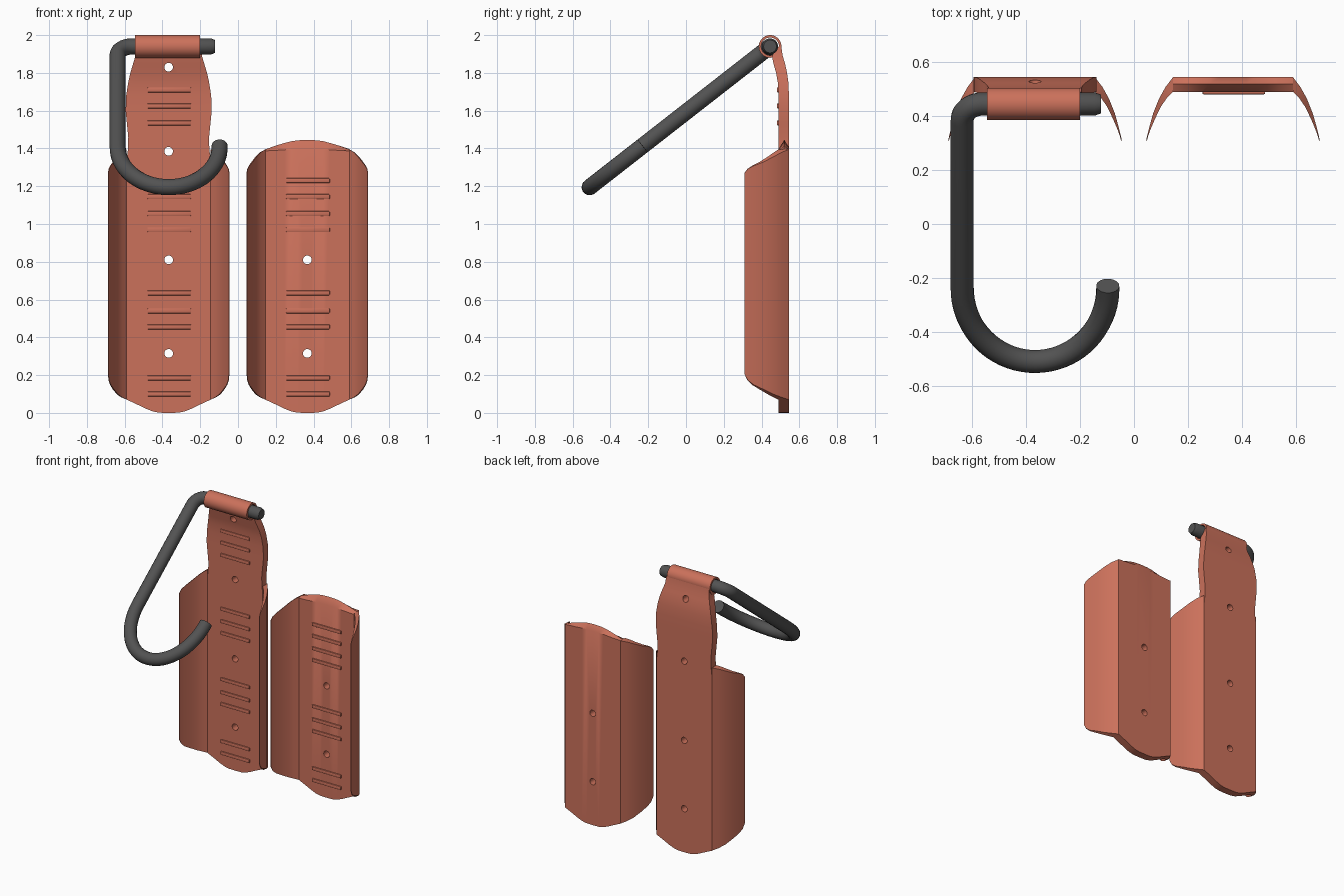
import bpy, bmesh, math
from mathutils import Vector, Matrix

cube = bpy.data.objects.get("Cube")
if cube:
    bpy.data.objects.remove(cube, do_unlink=True)


def material(name, rgb):
    m = bpy.data.materials.new(name)
    m.use_nodes = True
    m.diffuse_color = (*rgb, 1)
    m.node_tree.nodes["Principled BSDF"].inputs["Base Color"].default_value = (*rgb, 1)
    return m


CLAY = material("terracotta", (0.60, 0.165, 0.105))
GREY = material("dark_grey", (0.085, 0.085, 0.085))
FRONT, BACK = 0.49, 0.545      # plate faces
FOLD = 0.222                   # half width of the flat middle
AXIS_Y, AXIS_Z = 0.445, 1.94   # hinge axis


def finish(obj, mat, angle=35):
    obj.data.materials.clear()
    obj.data.materials.append(mat)
    bpy.ops.object.select_all(action='DESELECT')
    obj.select_set(True)
    bpy.context.view_layer.objects.active = obj
    bpy.ops.object.shade_smooth_by_angle(angle=math.radians(angle))
    return obj


def from_bmesh(name, bm):
    bmesh.ops.recalc_face_normals(bm, faces=bm.faces)
    me = bpy.data.meshes.new(name)
    bm.to_mesh(me)
    bm.free()
    obj = bpy.data.objects.new(name, me)
    bpy.context.collection.objects.link(obj)
    return obj


def loft(name, rings):
    """Skin closed rings (front going up, back going down) and cap both ends."""
    bm = bmesh.new()
    vs = [[bm.verts.new(p) for p in r] for r in rings]
    n = len(rings[0])
    for a, b in zip(vs, vs[1:]):
        for i in range(n):
            j = (i + 1) % n
            bm.faces.new((a[i], a[j], b[j], b[i]))
    for r in (vs[0], vs[-1]):
        for i in range((n - 1) // 2):
            bm.faces.new(list(dict.fromkeys((r[i], r[i + 1], r[n - 2 - i], r[n - 1 - i]))))
    return from_bmesh(name, bm)


def apply_modifier(obj, mod):
    bpy.ops.object.select_all(action='DESELECT')
    obj.select_set(True)
    bpy.context.view_layer.objects.active = obj
    bpy.ops.object.modifier_apply(modifier=mod.name)


def drill(obj, cx, heights):
    """Cut screw holes from front to back."""
    bm = bmesh.new()
    for z in heights:
        bmesh.ops.create_cone(bm, cap_ends=True, segments=20, radius1=0.023, radius2=0.023, depth=0.4,
                              matrix=Matrix.Translation((cx, 0.5, z)) @ Matrix.Rotation(math.pi / 2, 4, 'X'))
    cutter = from_bmesh("hole_cutter", bm)
    cutter.hide_render = True
    mod = obj.modifiers.new("holes", 'BOOLEAN')
    mod.operation, mod.solver, mod.object = 'DIFFERENCE', 'EXACT', cutter
    apply_modifier(obj, mod)
    bpy.data.objects.remove(cutter, do_unlink=True)


def ribs(name, cx, heights):
    bm = bmesh.new()
    for z in heights:
        bmesh.ops.create_cube(bm, size=1, matrix=Matrix.Translation((cx + 0.003, 0.489, z))
                              @ Matrix.Diagonal((0.232, 0.016, 0.025, 1)))
    bmesh.ops.bevel(bm, geom=bm.edges[:], offset=0.004, segments=2, affect='EDGES', profile=0.5)
    finish(from_bmesh(name, bm), CLAY)


# Wing stations: inner offset, inner y, outer offset, outer y, bottom, top
WING = [(0.222, 0.490, 0.222, 0.545, 0.070, 1.395),
        (0.246, 0.466, 0.250, 0.508, 0.082, 1.380),
        (0.268, 0.434, 0.274, 0.465, 0.098, 1.357),
        (0.290, 0.388, 0.296, 0.410, 0.125, 1.328),
        (0.306, 0.350, 0.310, 0.360, 0.148, 1.308),
        (0.315, 0.325, 0.318, 0.328, 0.172, 1.292),
        (0.319, 0.310, 0.322, 0.310, 0.205, 1.270)]


def wing(name, cx, side):
    finish(loft(name, [[(cx + side * xi, yi, b), (cx + side * xi, yi, t),
                        (cx + side * xo, yo, t), (cx + side * xo, yo, b)]
                       for xi, yi, xo, yo, b, t in WING]), CLAY)


# Flat middle columns: offset, bottom, top
HALF = [(0.0, 0.0, 1.445), (0.05, 0.001, 1.443), (0.085, 0.008, 1.438), (0.12, 0.022, 1.429),
        (0.17, 0.046, 1.414), (FOLD, 0.070, 1.395)]
COLUMNS = [(-o, b, t) for o, b, t in HALF[:0:-1]] + HALF

# Neck rows: z, half width, front y, back y
NECK = [(1.34, 0.222, FRONT, BACK), (1.40, 0.215, FRONT, BACK), (1.46, 0.214, FRONT, BACK),
        (1.53, 0.221, FRONT, BACK), (1.60, 0.228, FRONT, BACK), (1.68, 0.225, FRONT, BACK),
        (1.75, 0.214, 0.486, 0.542), (1.80, 0.203, 0.477, 0.535), (1.85, 0.188, 0.463, 0.524),
        (1.89, 0.176, 0.455, 0.512), (1.94, 0.172, 0.490, 0.5045)]

RX, LX = -0.367, 0.367

# Tall back plate with neck
rings = []
for o, b, t in COLUMNS:
    x = lambda w: RX + o * w / FOLD
    rings.append([(x(FOLD), FRONT, b)] + [(x(w), f, z) for z, w, f, k in NECK]
                 + [(x(w), k, z) for z, w, f, k in reversed(NECK)] + [(x(FOLD), BACK, b)])
tall = loft("tall_back_plate", rings)
drill(tall, RX, (0.315, 0.81, 1.385, 1.83))
finish(tall, CLAY)

# Short back plate with a ridged top edge
rings = []
for o, b, t in COLUMNS:
    low = t - 0.04 * (1 - (o / FOLD) ** 2) - 0.008
    rings.append([(LX + o, FRONT, b), (LX + o, FRONT, low), (LX + o, 0.52, t),
                  (LX + o, BACK, low + 0.01), (LX + o, BACK, b)])
short = loft("short_back_plate", rings)
drill(short, LX, (0.315, 0.81))
finish(short, CLAY)

# Curved wings on both plates
for plate, cx in (("tall", RX), ("short", LX)):
    for label, side in (("right", -1), ("left", 1)):
        wing(f"{plate}_plate_{label}_wing", cx, side)

# Raised ribs
LOW_RIBS = [0.10, 0.185, 0.455, 0.54, 0.635, 0.97, 1.055, 1.145]
ribs("tall_plate_ribs", RX, LOW_RIBS + [1.535, 1.625, 1.71])
ribs("short_plate_ribs", LX, LOW_RIBS + [1.23])

# Hinge sleeve at the top of the neck
bm = bmesh.new()
bmesh.ops.create_cone(bm, cap_ends=False, segments=40, radius1=0.06, radius2=0.06, depth=0.345,
                      matrix=Matrix.Translation((-0.3725, AXIS_Y, AXIS_Z)) @ Matrix.Rotation(math.pi / 2, 4, 'Y'))
sleeve = from_bmesh("hinge_sleeve", bm)
solid = sleeve.modifiers.new("wall", 'SOLIDIFY')
solid.thickness, solid.offset = 0.013, -1
apply_modifier(sleeve, solid)
finish(sleeve, CLAY)

# Hook rod: hinge pin, bend, straight arm and open hook, in a tilted plane
down = Vector((0, -0.955, -0.745)).normalized()
path = [(-0.122, 0, 0.8), (-0.145, 0, 1), (-0.35, 0, 1)]
for i in range(11):
    a = math.radians(90 + 9 * i)
    path.append((-0.562 + 0.075 * math.cos(a), 0.075 - 0.075 * math.sin(a), 1))
path.append((-0.637, 0.45, 1))
for i in range(37):
    a = math.radians(180 + 5.05 * i)
    path.append((-0.367 + 0.27 * math.cos(a), 0.866 - 0.345 * math.sin(a), 1))

curve = bpy.data.curves.new("hook_rod", 'CURVE')
curve.dimensions = '3D'
curve.bevel_depth, curve.bevel_resolution = 0.043, 6
curve.use_fill_caps = True
spline = curve.splines.new('POLY')
spline.points.add(len(path) - 1)
for p, (x, u, r) in zip(spline.points, path):
    p.co = (*(Vector((x, AXIS_Y, AXIS_Z)) + down * u), 1)
    p.radius = r
rod = bpy.data.objects.new("hook_rod", curve)
bpy.context.collection.objects.link(rod)
bpy.ops.object.select_all(action='DESELECT')
rod.select_set(True)
bpy.context.view_layer.objects.active = rod
bpy.ops.object.convert(target='MESH')
finish(bpy.context.view_layer.objects.active, GREY, 40)
